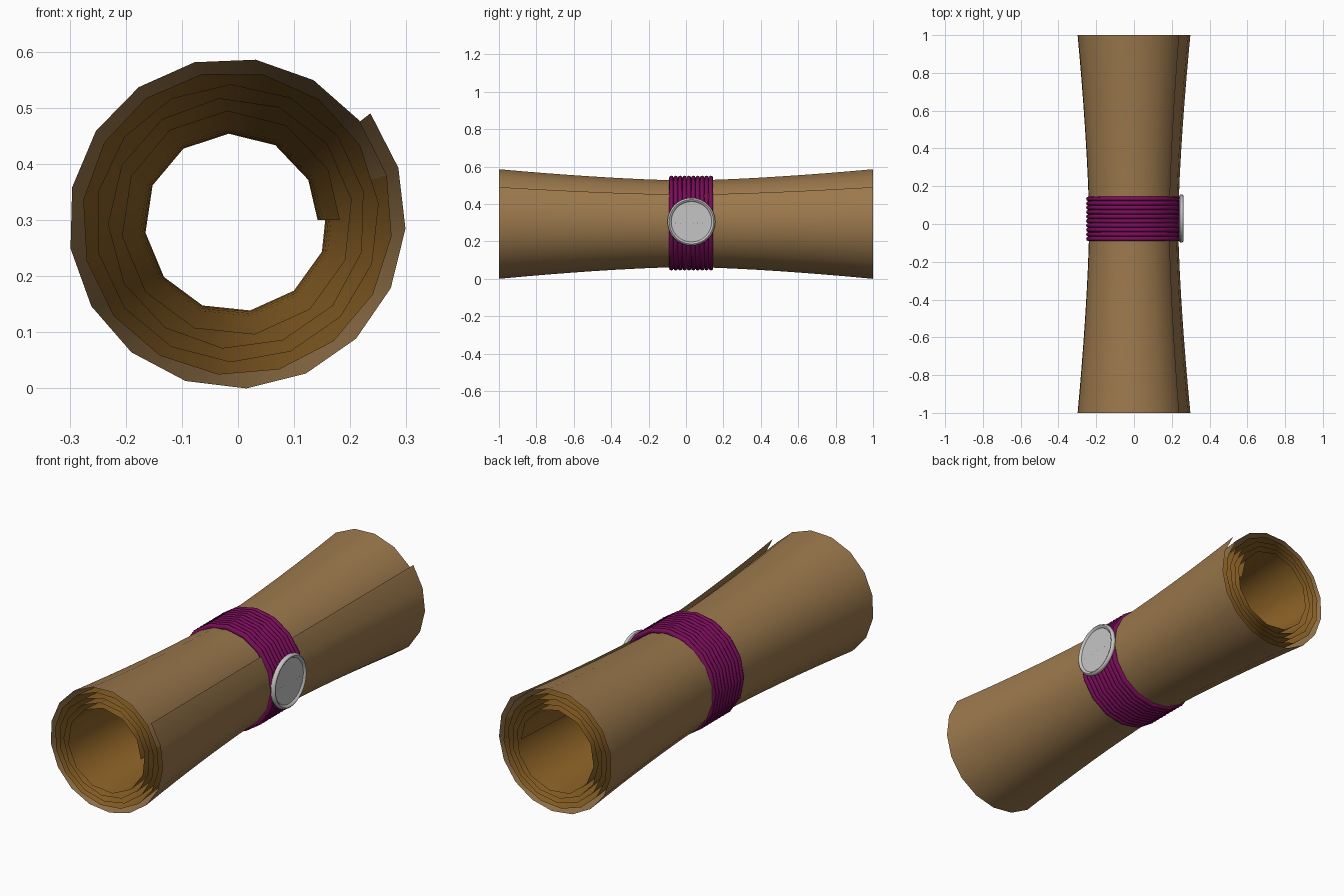
import bpy, bmesh, math

if "Cube" in bpy.data.objects:
    bpy.data.objects.remove(bpy.data.objects["Cube"])

def material(name, col):
    m = bpy.data.materials.new(name)
    m.diffuse_color = (*col, 1)
    m.use_nodes = True
    m.node_tree.nodes["Principled BSDF"].inputs["Base Color"].default_value = m.diffuse_color
    return m

OUTER = material("parchment outer", (0.33, 0.19, 0.073))
INNER = material("parchment inner", (0.27, 0.125, 0.02))
PURPLE = material("purple cord", (0.19, 0.004, 0.10))
SILVER = material("silver seal", (0.56, 0.56, 0.56))

def finish(name, bm, mats, angle):
    me = bpy.data.meshes.new(name)
    bm.to_mesh(me)
    bm.free()
    for m in mats:
        me.materials.append(m)
    ob = bpy.data.objects.new(name, me)
    bpy.context.collection.objects.link(ob)
    bpy.ops.object.select_all(action='DESELECT')
    ob.select_set(True)
    bpy.context.view_layer.objects.active = ob
    bpy.ops.object.shade_smooth_by_angle(angle=math.radians(angle))
    return ob

# spiral cross-section, stepped by equal length from the free outer edge inwards
TURN = 2 * math.pi
R0, PITCH, STEP = 0.189, 0.0235, 0.11
end = 5 * TURN + math.radians(38)
spiral, th = [], end
while th > 0:
    r = R0 + PITCH * th / TURN
    spiral.append((th, r * math.cos(th), r * math.sin(th)))
    th -= STEP / r
spiral.append((0, R0, 0))
CX = -(min(p[1] for p in spiral) + max(p[1] for p in spiral)) / 2
CZ = -min(p[2] for p in spiral)

# rolled sheet: spiral lofted along y, pinched at the waist
bm = bmesh.new()
rows = []
N = 16
for i in range(N + 1):
    y = -1 + 2 * i / N
    s = 0.79 + 0.21 * abs(y) ** 1.5
    rows.append([bm.verts.new((CX + x * s, y, CZ + z * s)) for _, x, z in spiral])
for a, b in zip(rows, rows[1:]):
    for j in range(len(spiral) - 1):
        f = bm.faces.new((a[j], b[j], b[j + 1], a[j + 1]))
        f.material_index = 0 if spiral[j][0] > end - TURN else 1
finish("rolled_sheet", bm, [OUTER, INNER], 50)

def lathe(bm, profile, segs, place, closed=False):
    """Spin (radius, axis) points; place(u, v, axis) maps to space."""
    rings = []
    for r, h in profile:
        if r == 0:
            rings.append([bm.verts.new(place(0, 0, h))] * segs)
        else:
            rings.append([bm.verts.new(place(r * math.cos(TURN * k / segs),
                                             r * math.sin(TURN * k / segs), h))
                          for k in range(segs)])
    pairs = list(zip(rings, rings[1:])) + ([(rings[-1], rings[0])] if closed else [])
    for a, b in pairs:
        for k in range(segs):
            n = (k + 1) % segs
            vs = list(dict.fromkeys((a[k], a[n], b[n], b[k])))
            bm.faces.new(vs)
    bmesh.ops.recalc_face_normals(bm, faces=bm.faces)

# cord wound ten times around the waist
bm = bmesh.new()
COILS, Y0, Y1 = 10, -0.09, 0.145
w = (Y1 - Y0) / COILS
for c in range(COILS):
    yc = Y0 + w * (c + 0.5)
    ring = [(0.241 + 0.0125 * math.cos(TURN * k / 8),
             yc + w * 0.52 * math.sin(TURN * k / 8)) for k in range(8)]
    lathe(bm, ring, 16, lambda u, v, h: (u, h, 0.298 + v), closed=True)
finish("wound_cord", bm, [PURPLE], 60)

# round seal with raised rim
bm = bmesh.new()
prof = [(0, 0.238), (0.118, 0.238), (0.126, 0.243), (0.128, 0.25), (0.125, 0.258),
        (0.119, 0.262), (0.113, 0.26), (0.108, 0.253), (0, 0.253)]
lathe(bm, prof, 32, lambda u, v, h: (h, 0.029 + u, 0.305 + v))
finish("seal", bm, [SILVER], 40)
